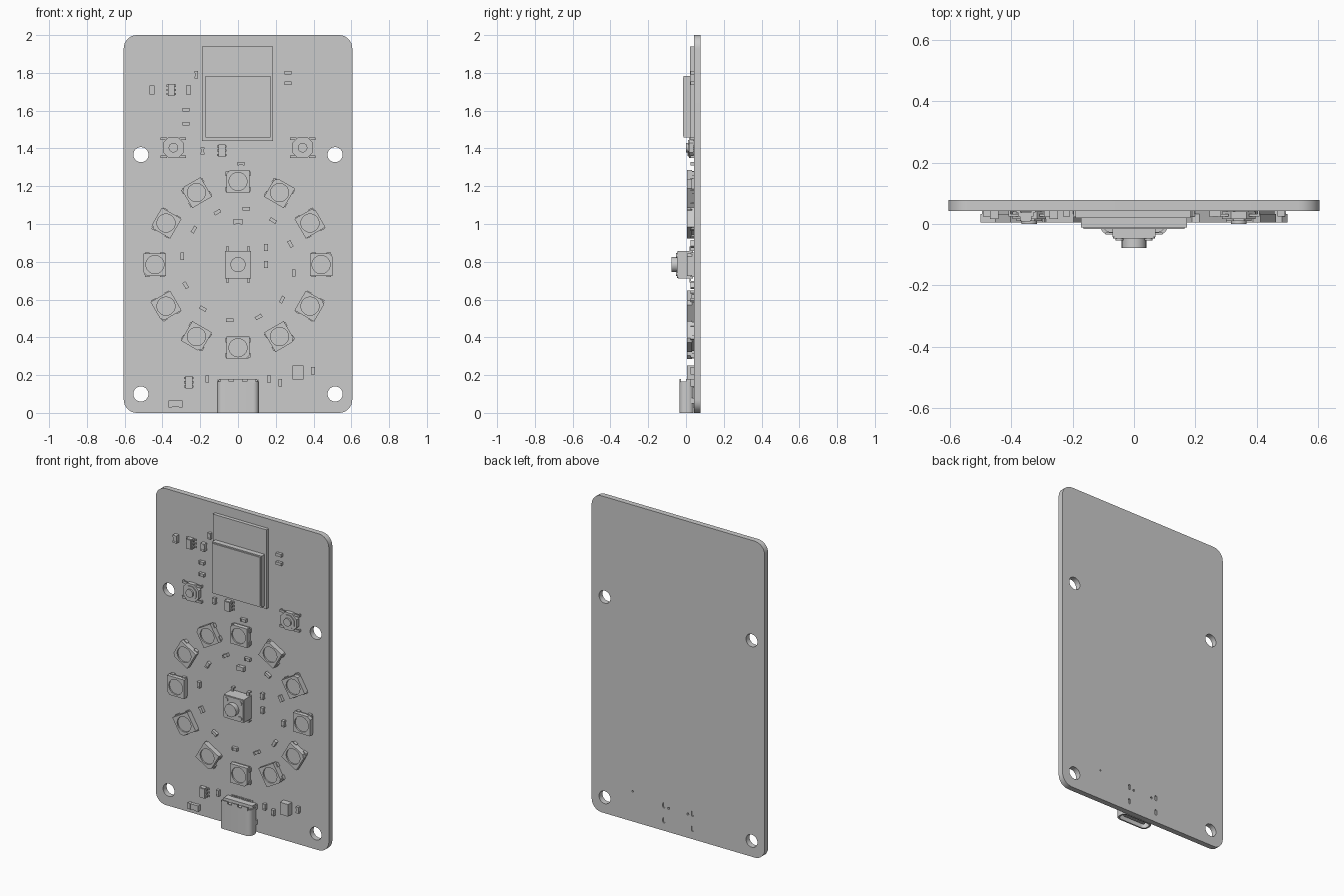
import bpy, bmesh
from math import sin, cos, pi, radians
from mathutils import Matrix

if "Cube" in bpy.data.objects:
    bpy.data.objects.remove(bpy.data.objects["Cube"])

grey = bpy.data.materials.new("plain_grey")
grey.use_nodes = True
grey.diffuse_color = (0.6, 0.6, 0.6, 1)
grey.node_tree.nodes["Principled BSDF"].inputs["Base Color"].default_value = (0.6, 0.6, 0.6, 1)
made = []
FACE = 0.043     # depth of the board's front face
BACK = 0.078


# --- outlines in the board plane ---
def circle(r, x=0, z=0, n=32):
    return [(x + r * cos(2 * pi * i / n), z + r * sin(2 * pi * i / n)) for i in range(n)]


def rect(w, h, x=0, z=0, r=0, n=6):
    if not r:
        return [(x + a * w / 2, z + b * h / 2) for a, b in ((-1, -1), (1, -1), (1, 1), (-1, 1))]
    pts = []
    for k, (a, b) in enumerate(((1, 1), (-1, 1), (-1, -1), (1, -1))):
        for i in range(n + 1):
            t = (k + i / n) * pi / 2
            pts.append((x + a * (w / 2 - r) + r * cos(t), z + b * (h / 2 - r) + r * sin(t)))
    return pts


# --- extrude outlines (later ones are holes) between two depths ---
def plate(outlines, start, end, upright=False):
    curve = bpy.data.curves.new("profile", "CURVE")
    curve.dimensions = "2D"
    curve.fill_mode = "BOTH"
    curve.extrude = (end - start) / 2
    for pts in outlines:
        spline = curve.splines.new("POLY")
        spline.points.add(len(pts) - 1)
        for p, (x, z) in zip(spline.points, pts):
            p.co = (x, z, 0, 1)
        spline.use_cyclic_u = True
    temp = bpy.data.objects.new("profile", curve)
    mesh = bpy.data.meshes.new_from_object(temp)
    bpy.data.objects.remove(temp)
    bpy.data.curves.remove(curve)
    mid = (start + end) / 2
    if upright:
        mesh.transform(Matrix.Translation((0, 0, mid)))
    else:
        mesh.transform(Matrix.Translation((0, mid, 0)) @ Matrix.Rotation(pi / 2, 4, "X"))
    return mesh


def part(name, *pieces):
    bm = bmesh.new()
    for piece in pieces:
        bm.from_mesh(piece)
        bpy.data.meshes.remove(piece)
        bmesh.ops.remove_doubles(bm, verts=bm.verts, dist=1e-5)
    bmesh.ops.recalc_face_normals(bm, faces=bm.faces)
    mesh = bpy.data.meshes.new(name)
    bm.to_mesh(mesh)
    bm.free()
    mesh.materials.clear()
    mesh.materials.append(grey)
    return mesh


def place(name, mesh, x=0, z=0, turn=0):
    ob = bpy.data.objects.new(name, mesh)
    ob.matrix_world = Matrix.Translation((x, 0, z)) @ Matrix.Rotation(-turn, 4, "Y")
    bpy.context.collection.objects.link(ob)
    made.append(ob)


def corners(x, z):
    return [(a * x, b * z) for a in (-1, 1) for b in (-1, 1)]


# Circuit board with mounting holes and connector slots
holes = [circle(0.04, x, z) for x in (-0.514, 0.514) for z in (0.1, 1.367)]
holes += [rect(0.016, 0.034, x, z, 0.0075) for x in (-0.1, 0.1) for z in (0.065, 0.16)]
holes += [circle(0.007, x, 0.15, 12) for x in (-0.067, 0.067)]
holes.append(circle(0.005, 0.318, 0.19, 12))
place("circuit_board", part("circuit_board", plate([rect(1.21, 2, 0, 1, 0.07, 8)] + holes, FACE, BACK)))

# Radio module: carrier board, shield rim and shield can
place("radio_module", part("radio_module", plate([rect(0.375, 0.5, -0.003, 1.69)], 0.02, FACE)))
place("radio_shield", part(
    "radio_shield",
    plate([rect(0.345, 0.325, 0, 1.62)], -0.012, 0.02),
    plate([rect(0.33, 0.31, 0, 1.62)], -0.017, -0.012)))

# Centre push button
cx, cz = 0, 0.785
pieces = [plate([rect(0.14, 0.145)], -0.042, 0.036),
          plate([rect(0.136, 0.14, 0, 0, 0.01)], -0.048, -0.042),
          plate([circle(0.04)], -0.078, -0.048)]
for x, z in corners(0.048, 0.048):
    pieces.append(plate([circle(0.013, x, z, 16)], -0.053, -0.048))
for x, z in corners(0.055, 0.079):
    pieces.append(plate([rect(0.016, 0.03, x, z)], 0.018, 0.026))
    pieces.append(plate([rect(0.016, 0.008, x, z * 1.15)], 0.018, FACE))
place("centre_button", part("centre_button", *pieces), cx, cz)

# Ring of lamps: chamfered body, round recess, side contacts
body = [(-0.06, -0.06), (0.06, -0.06), (0.06, 0.06), (-0.042, 0.06), (-0.06, 0.042)]
pieces = [plate([body, circle(0.048)], 0.005, 0.014),
          plate([body], 0.014, 0.032),
          plate([rect(0.112, 0.112)], 0.032, FACE)]
for x, z in corners(0.06, 0.04):
    pieces.append(plate([rect(0.01, 0.024, x, z)], 0.025, FACE))
lamp = part("lamp", *pieces)
for i in range(12):
    a = i * pi / 6
    place("ring_lamp", lamp, cx - 0.44 * sin(a), cz + 0.44 * cos(a), a)


# Chip parts: body between two end terminals, long side along x
def chip(name, l, w, depth):
    t = l * 0.25
    ends = [plate([rect(t, w, s * (l - t) / 2)], FACE - depth, FACE) for s in (-1, 1)]
    return part(name, plate([rect(l - 2 * t, w * 0.94)], FACE - depth * 0.92, FACE), *ends)


small = chip("small_chip", 0.038, 0.019, 0.02)
medium = chip("medium_chip", 0.048, 0.027, 0.026)
large = chip("large_chip", 0.074, 0.037, 0.022)

for i in range(12):
    a = radians(21.5 + 30 * i)
    place("ring_chip", small, cx - 0.298 * sin(a), cz + 0.298 * cos(a), a + radians(8.5))
for x, z in [(-0.275, 1.605), (-0.275, 1.53), (0.265, 1.8), (0.265, 1.745), (0.016, 1.32)]:
    place("flat_chip", small, x, z)
for x, z in [(-0.22, 1.79), (-0.188, 1.387), (0.148, 0.875), (0.148, 0.785),
             (-0.162, 0.18), (0.164, 0.18), (0.223, 0.16), (0.397, 0.223)]:
    place("upright_chip", small, x, z, pi / 2)
for x in (-0.456, -0.262):
    place("medium_chip", medium, x, 1.71, pi / 2)
place("medium_chip", medium, 0, 1.012)
place("large_chip", large, -0.331, 0.048)
place("power_block", part("power_block", plate([rect(0.058, 0.076)], 0.006, FACE)), 0.317, 0.214)

# Small chips with bent legs
pieces = [plate([rect(0.036, 0.064)], 0.012, 0.038), plate([rect(0.03, 0.058)], 0.008, 0.012)]
for s in (-1, 1):
    for z in (-0.022, 0, 0.022):
        pieces.append(plate([rect(0.008, 0.011, s * 0.021, z)], 0.024, FACE))
        pieces.append(plate([rect(0.01, 0.011, s * 0.027, z)], 0.037, FACE))
legged = part("legged_chip", *pieces)
for x, z in [(-0.353, 1.71), (-0.085, 1.388), (-0.26, 0.162)]:
    place("legged_chip", legged, x, z)

# Small side buttons: octagonal case, cap and corner legs
pieces = [plate([rect(0.11, 0.11, 0, 0, 0.03, 1)], 0.016, 0.04),
          plate([rect(0.084, 0.084, 0, 0, 0.025, 1)], 0.01, 0.016),
          plate([circle(0.025)], 0.0, 0.01)]
for x, z in corners(0.05, 0.048):
    pieces.append(plate([rect(0.034, 0.014, x, z)], 0.024, 0.032))
    pieces.append(plate([rect(0.008, 0.014, x * 1.28, z)], 0.024, FACE))
tact = part("side_button", *pieces)
for x in (-0.342, 0.342):
    place("side_button", tact, x, 1.404)

# Charging socket: hollow shell, rear plug, tongue and shell legs
shell = rect(0.22, 0.076, 0, 0.003, 0.03)
inner = rect(0.2, 0.058, 0, 0.003, 0.024)
pieces = [plate([shell, inner], 0, 0.165, True),
          plate([inner], 0.05, 0.16, True),
          plate([rect(0.15, 0.016, 0, 0.003)], 0.012, 0.05, True)]
for x in (-0.1, 0.1):
    for z in (0.065, 0.16):
        pieces.append(plate([rect(0.012, 0.028, x, z)], 0.0, 0.072))
for x in (-0.07, 0, 0.07):
    pieces.append(plate([rect(0.045, 0.02, x, 0.17)], -0.035, -0.027))
pieces.append(plate([rect(0.2, 0.02, 0, 0.17)], 0.0, FACE))
for i in range(12):
    pieces.append(plate([rect(0.007, 0.014, (i - 5.5) * 0.013, 0.184)], 0.037, FACE))
place("charging_socket", part("charging_socket", *pieces))

# Smooth the curved sides and keep the edges sharp
bpy.ops.object.select_all(action="DESELECT")
for ob in made:
    ob.select_set(True)
bpy.context.view_layer.objects.active = made[0]
bpy.ops.object.shade_smooth_by_angle(angle=radians(30))
